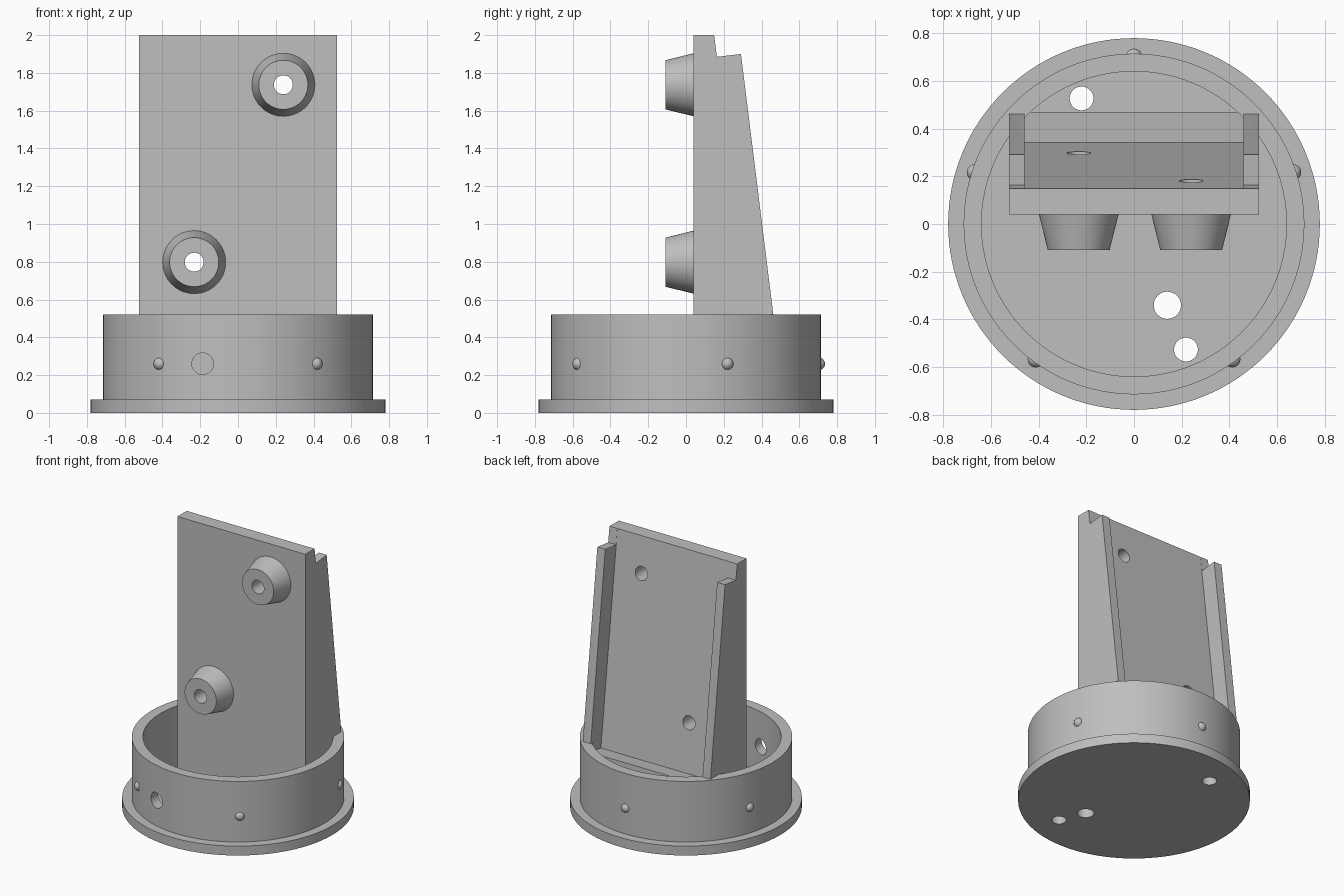
import bpy, bmesh, math
from mathutils import Matrix, Vector

if "Cube" in bpy.data.objects:
    bpy.data.objects.remove(bpy.data.objects["Cube"])

grey = bpy.data.materials.new("plain grey")
grey.diffuse_color = (0.52, 0.52, 0.52, 1)
grey.use_nodes = True
grey.node_tree.nodes["Principled BSDF"].inputs["Base Color"].default_value = grey.diffuse_color


def make(name, bm):
    bmesh.ops.recalc_face_normals(bm, faces=bm.faces)
    me = bpy.data.meshes.new(name)
    bm.to_mesh(me)
    bm.free()
    me.materials.append(grey)
    ob = bpy.data.objects.new(name, me)
    bpy.context.collection.objects.link(ob)
    return ob


def lathe(name, profile, steps=128):
    """Revolve a closed (radius, z) profile around the z axis."""
    bm = bmesh.new()
    vs = [bm.verts.new((r, 0, z)) for r, z in profile]
    es = [bm.edges.new((vs[i], vs[i + 1])) for i in range(len(vs) - 1)]
    bmesh.ops.spin(bm, geom=vs + es, cent=(0, 0, 0), axis=(0, 0, 1),
                   angle=math.tau, steps=steps)
    bmesh.ops.remove_doubles(bm, verts=bm.verts, dist=1e-5)
    return make(name, bm)


def prism(name, profile, half_width):
    """Extrude a closed (y, z) profile along x."""
    bm = bmesh.new()
    f = bm.faces.new([bm.verts.new((-half_width, y, z)) for y, z in profile])
    g = bmesh.ops.extrude_face_region(bm, geom=[f])["geom"]
    bmesh.ops.translate(bm, vec=(2 * half_width, 0, 0),
                        verts=[v for v in g if isinstance(v, bmesh.types.BMVert)])
    return make(name, bm)


def cone(name, start, end, r1, r2, segments=64):
    """Cylinder or truncated cone between two points."""
    a, b = Vector(start), Vector(end)
    d = b - a
    m = Matrix.Translation((a + b) / 2) @ d.to_track_quat('Z', 'Y').to_matrix().to_4x4()
    bm = bmesh.new()
    bmesh.ops.create_cone(bm, cap_ends=True, segments=segments, radius1=r1,
                          radius2=r2, depth=d.length, matrix=m)
    return make(name, bm)


def cut(ob, cutter):
    mod = ob.modifiers.new("cut", 'BOOLEAN')
    mod.operation = 'DIFFERENCE'
    mod.solver = 'EXACT'
    mod.object = cutter
    bpy.context.view_layer.objects.active = ob
    bpy.ops.object.modifier_apply(modifier=mod.name)


def smooth(ob):
    bpy.ops.object.select_all(action='DESELECT')
    ob.select_set(True)
    bpy.context.view_layer.objects.active = ob
    bpy.ops.object.shade_smooth_by_angle(angle=math.radians(30))


helpers = []

# round base: flange, floor and upright ring
base = lathe("round_base", [(0, 0), (0.78, 0), (0.78, 0.07), (0.715, 0.07),
                            (0.715, 0.52), (0.64, 0.52), (0.64, 0.07), (0, 0.07)])

# floor holes and the hole in the ring's front
for x, y, r in [(-0.22, 0.527, 0.05), (0.14, -0.341, 0.057), (0.218, -0.527, 0.05)]:
    helpers.append(cone("floor_hole_cutter", (x, y, -0.1), (x, y, 0.2), r, r, 48))
helpers.append(cone("ring_hole_cutter", (-0.187, -0.9, 0.26), (-0.187, -0.5, 0.26),
                    0.057, 0.057, 48))
for h in helpers:
    cut(base, h)
smooth(base)

# wedge-shaped upright with a sloping back
SLOPE = 0.1246


def back(z):
    return 0.149 + SLOPE * (2 - z)


upright = prism("upright_panel", [(0.04, 0.06), (0.04, 2), (back(2), 2),
                                  (back(1.885), 1.885), (0.291, 1.9),
                                  (0.47, 0.458), (0.47, 0.06)], 0.525)

# recess between the side rails, with a ledge square to the slope
recess = prism("recess_cutter", [(back(0.443) - 0.001, 0.443), (back(2.5) - 0.001, 2.5),
                                 (0.8, 2.5), (0.8, 0.443 + 0.457 * SLOPE)], 0.46)
helpers.append(recess)
cut(upright, recess)

# tapered bosses with through holes
for side, x, z in [("upper", 0.24, 1.737), ("lower", -0.232, 0.798)]:
    boss = cone(side + "_boss", (x, 0.045, z), (x, -0.109, z), 0.168, 0.13)
    hole = cone("boss_hole_cutter", (x, -0.3, z), (x, 0.6, z), 0.05, 0.05, 48)
    helpers.append(hole)
    cut(boss, hole)
    cut(upright, hole)
    smooth(boss)
smooth(upright)

# five small snap bumps around the ring
for i in range(5):
    a = math.radians(90 + 72 * i)
    bm = bmesh.new()
    bmesh.ops.create_uvsphere(
        bm, u_segments=24, v_segments=16, radius=0.034,
        matrix=Matrix.Translation((0.702 * math.cos(a), 0.702 * math.sin(a), 0.26)))
    smooth(make("snap_bump", bm))

for h in helpers:
    h.hide_render = True
    h.hide_set(True)
